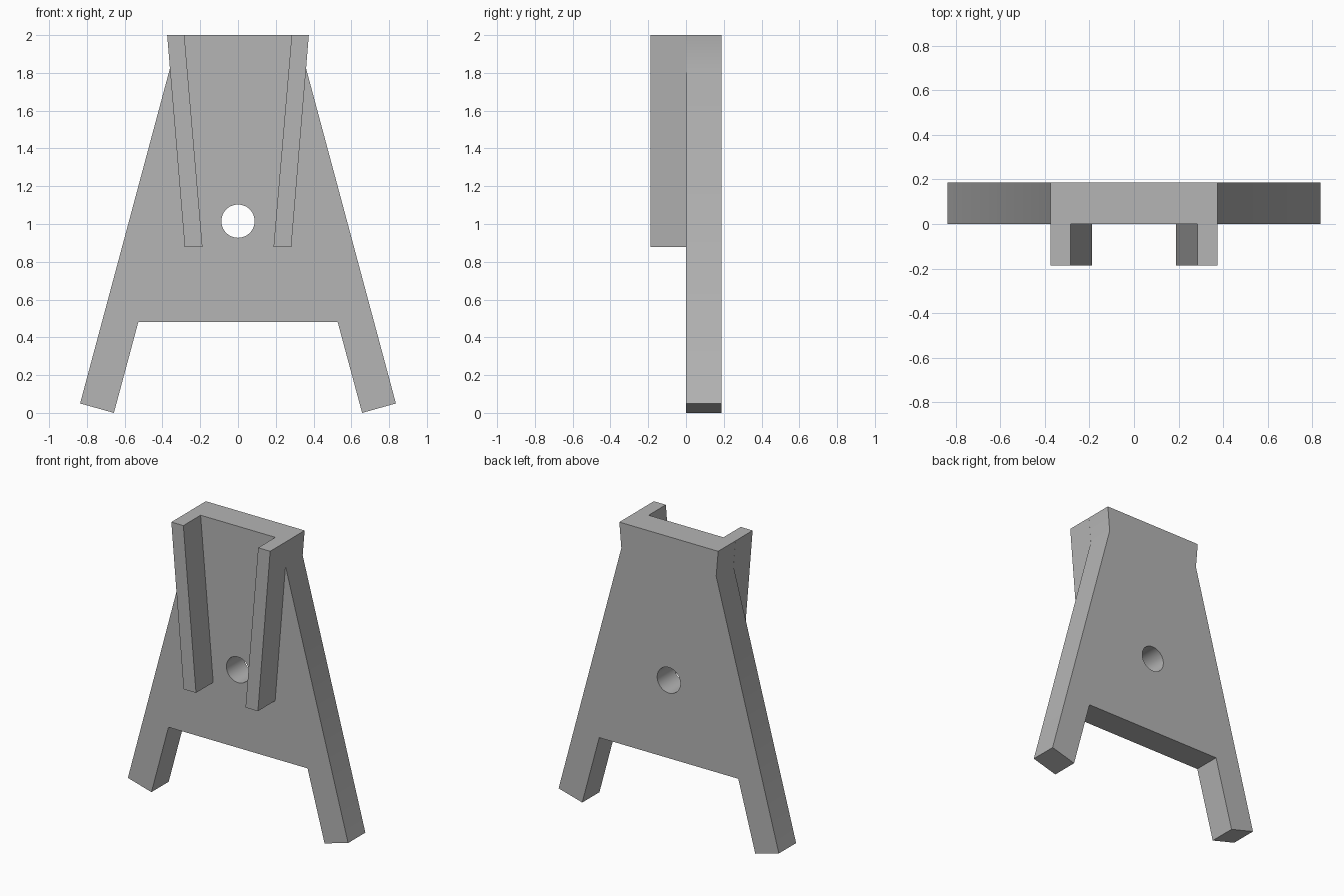
import bpy
import bmesh
from math import pi

cube = bpy.data.objects.get("Cube")
if cube:
    bpy.data.objects.remove(cube, do_unlink=True)

DEPTH = 0.187

grey = bpy.data.materials.new("mid grey")
colour = (0.46, 0.46, 0.46, 1)
grey.use_nodes = True
grey.diffuse_color = colour
grey.node_tree.nodes["Principled BSDF"].inputs["Base Color"].default_value = colour


def prism(name, outline, y0, y1):
    """Extrude an x-z outline between two y positions."""
    bm = bmesh.new()
    face = bm.faces.new([bm.verts.new((x, y0, z)) for x, z in outline])
    new = bmesh.ops.extrude_face_region(bm, geom=[face])["geom"]
    verts = [v for v in new if isinstance(v, bmesh.types.BMVert)]
    bmesh.ops.translate(bm, verts=verts, vec=(0, y1 - y0, 0))
    bmesh.ops.recalc_face_normals(bm, faces=bm.faces)
    mesh = bpy.data.meshes.new(name)
    bm.to_mesh(mesh)
    bm.free()
    mesh.materials.append(grey)
    obj = bpy.data.objects.new(name, mesh)
    bpy.context.collection.objects.link(obj)
    return obj


def activate(obj):
    bpy.ops.object.select_all(action="DESELECT")
    obj.select_set(True)
    bpy.context.view_layer.objects.active = obj


# Back plate with flared neck and two splayed legs
half = [(0.375, 2.0), (0.36, 1.825), (0.836, 0.05), (0.657, 0.0), (0.528, 0.48)]
outline = half + [(-x, z) for x, z in reversed(half)]
plate = prism("back_plate", outline, 0, DEPTH)

# Round hole through the plate
bpy.ops.mesh.primitive_cylinder_add(vertices=48, radius=0.088, depth=1,
                                    location=(0, 0, 1.015), rotation=(pi / 2, 0, 0))
cutter = bpy.context.object
cutter.name = "hole_cutter"
cutter.hide_render = True
cutter.data.materials.append(grey)
hole = plate.modifiers.new("hole", "BOOLEAN")
hole.operation = "DIFFERENCE"
hole.solver = "EXACT"
hole.object = cutter
activate(plate)
bpy.ops.object.modifier_apply(modifier="hole")
bpy.data.objects.remove(cutter, do_unlink=True)
bpy.ops.object.shade_smooth_by_angle()

# Tapering guide rails on the front
for side, name in ((1, "left_rail"), (-1, "right_rail")):
    rail = [(0.375, 2.0), (0.282, 0.878), (0.188, 0.878), (0.284, 2.0)]
    prism(name, [(side * x, z) for x, z in rail], -DEPTH, 0)
